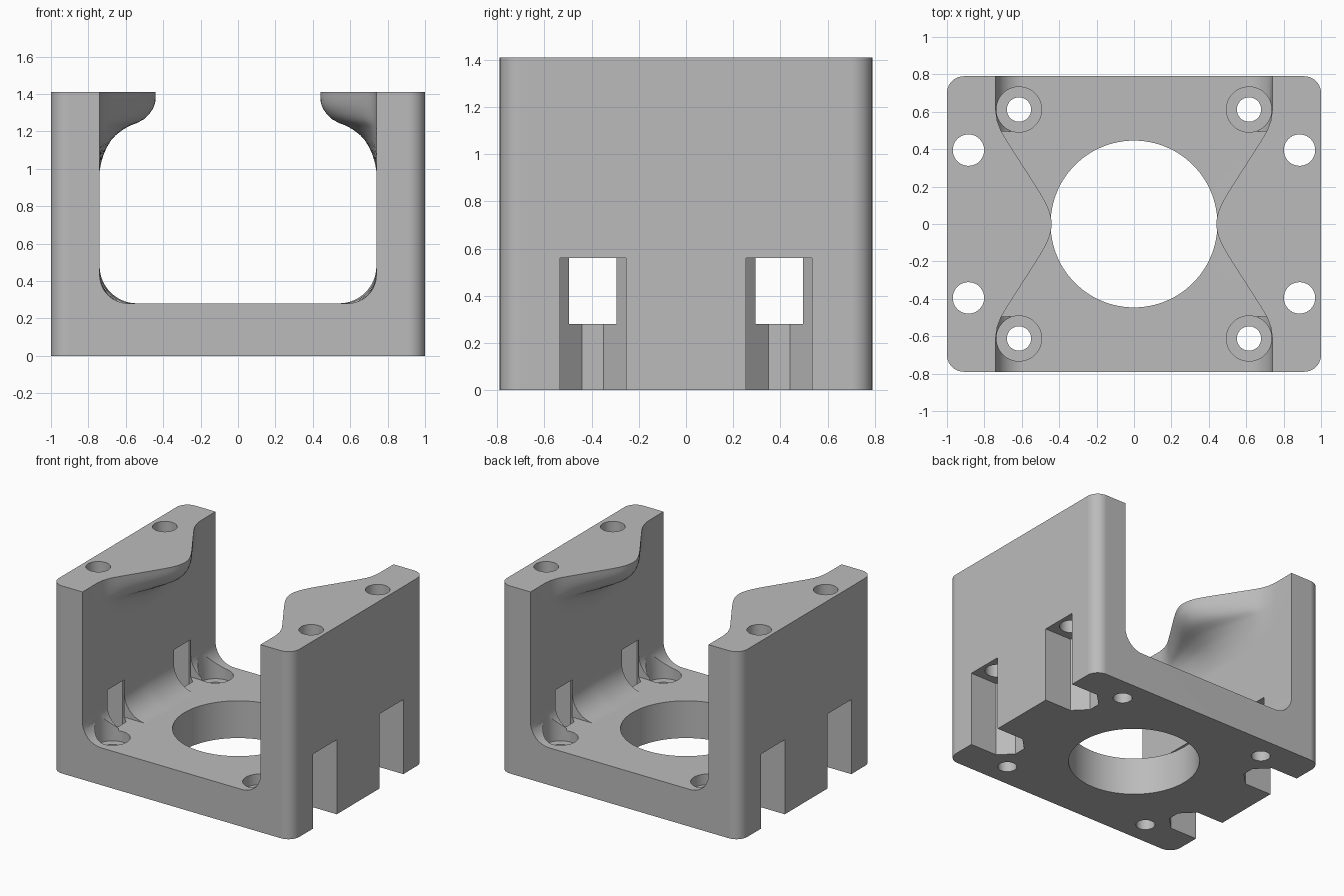
import bpy, bmesh
from math import cos, sin, pi, radians

if "Cube" in bpy.data.objects:
    bpy.data.objects.remove(bpy.data.objects["Cube"])

HX, HY, TOP = 1.0, 0.79, 1.41      # outer half sizes and height
WALL, FLOOR = 0.74, 0.28           # inner wall and floor

grey = bpy.data.materials.new("plain grey")
grey.use_nodes = True
grey.diffuse_color = (0.5, 0.5, 0.5, 1)
grey.node_tree.nodes["Principled BSDF"].inputs["Base Color"].default_value = (0.5, 0.5, 0.5, 1)


def arc(cx, cy, r, a0, a1, n):
    steps = [radians(a0 + (a1 - a0) * i / n) for i in range(n + 1)]
    return [(cx + r * cos(a), cy + r * sin(a)) for a in steps]


def loft(name, rings):
    """Closed solid skinned through rings of equal length."""
    bm = bmesh.new()
    loops = [[bm.verts.new(p) for p in ring] for ring in rings]
    for a, b in zip(loops, loops[1:]):
        for i in range(len(a)):
            j = (i + 1) % len(a)
            bm.faces.new((a[i], a[j], b[j], b[i]))
    bm.faces.new(loops[0])
    bm.faces.new(loops[-1])
    bmesh.ops.recalc_face_normals(bm, faces=bm.faces)
    mesh = bpy.data.meshes.new(name)
    bm.to_mesh(mesh)
    bm.free()
    mesh.materials.append(grey)
    obj = bpy.data.objects.new(name, mesh)
    bpy.context.collection.objects.link(obj)
    return obj


def prism(name, outline, z0, z1):
    return loft(name, [[(x, y, z) for x, y in outline] for z in (z0, z1)])


def cut(cutter):
    mod = bracket.modifiers.new("cut", "BOOLEAN")
    mod.operation, mod.solver, mod.object = "DIFFERENCE", "EXACT", cutter
    bpy.ops.object.modifier_apply(modifier=mod.name)
    bpy.data.objects.remove(cutter)


def cylinder(x, y, r, z0, z1, n=48):
    return prism("hole_cutter", arc(x, y, r, 0, 360, n)[:-1], z0, z1)


# Outer block with rounded upright edges
R = 0.09
outline = []
for k, (sx, sy) in enumerate([(1, 1), (-1, 1), (-1, -1), (1, -1)]):
    outline += arc(sx * (HX - R), sy * (HY - R), R, 90 * k, 90 * k + 90, 10)
bracket = prism("bracket", outline, 0, TOP)
bpy.context.view_layer.objects.active = bracket
bracket.select_set(True)

# Channel between the walls, narrowed near the top by a swelling lip
plan = [(0, .3), (.03, .297), (.06, .29), (.1, .275), (.15, .248), (.21, .211),
        (.3, .153), (.4, .089), (.46, .051), (.5, .028), (.55, .009), (.61, 0), (.85, 0)]
lip = [(.985, 0), (1.03, .025), (1.07, .065), (1.11, .12), (1.15, .2), (1.18, .29),
       (1.21, .42), (1.23, .54), (1.245, .67), (1.265, .79), (1.29, .88), (1.32, .95),
       (1.35, .99), (1.38, 1), (1.6, 1)]


def section(y, depth):
    r = 0.2 - 0.05 * min(1, abs(y) / HY)
    half = arc(WALL - r, FLOOR + r, r, -90, 0, 12)
    half += [(WALL - depth * f, z) for z, f in lip]
    full = half + [(-x, z) for x, z in reversed(half)]
    return [(x, y, z) for x, z in full]


stations = [(-y, d) for y, d in reversed(plan[1:])] + plan
cut(loft("channel_cutter", [section(y, d) for y, d in stations]))

# Large round opening in the floor
cut(cylinder(0, 0, 0.446, -0.1, 0.5, 96))

for sx in (-1, 1):
    for sy in (-1, 1):
        # Counterbored floor screw holes
        cut(cylinder(sx * .615, sy * .612, .121, .2, .6))
        cut(cylinder(sx * .615, sy * .612, .065, -.1, .4))
        # Nut slot, open at the outside and below, with a tapered inner end
        y = sy * .395
        slot = [(1.1, -.14), (1.1, .14), (.78, .14), (.685, .045), (.685, -.045), (.78, -.14)]
        cut(prism("slot_cutter", [(sx * a, y + b) for a, b in slot], -.1, .56))
        # Window from the slot through the wall foot
        window = [(.85, -.1), (.85, .1), (.5, .1), (.5, -.1)]
        cut(prism("window_cutter", [(sx * a, y + b) for a, b in window], FLOOR, .56))
        # Upright hole through the wall
        cut(cylinder(sx * .885, y, .084, .5, 1.6))

bpy.ops.object.shade_smooth_by_angle(angle=radians(28))
weighted = bracket.modifiers.new("even shading", "WEIGHTED_NORMAL")
weighted.keep_sharp = True
